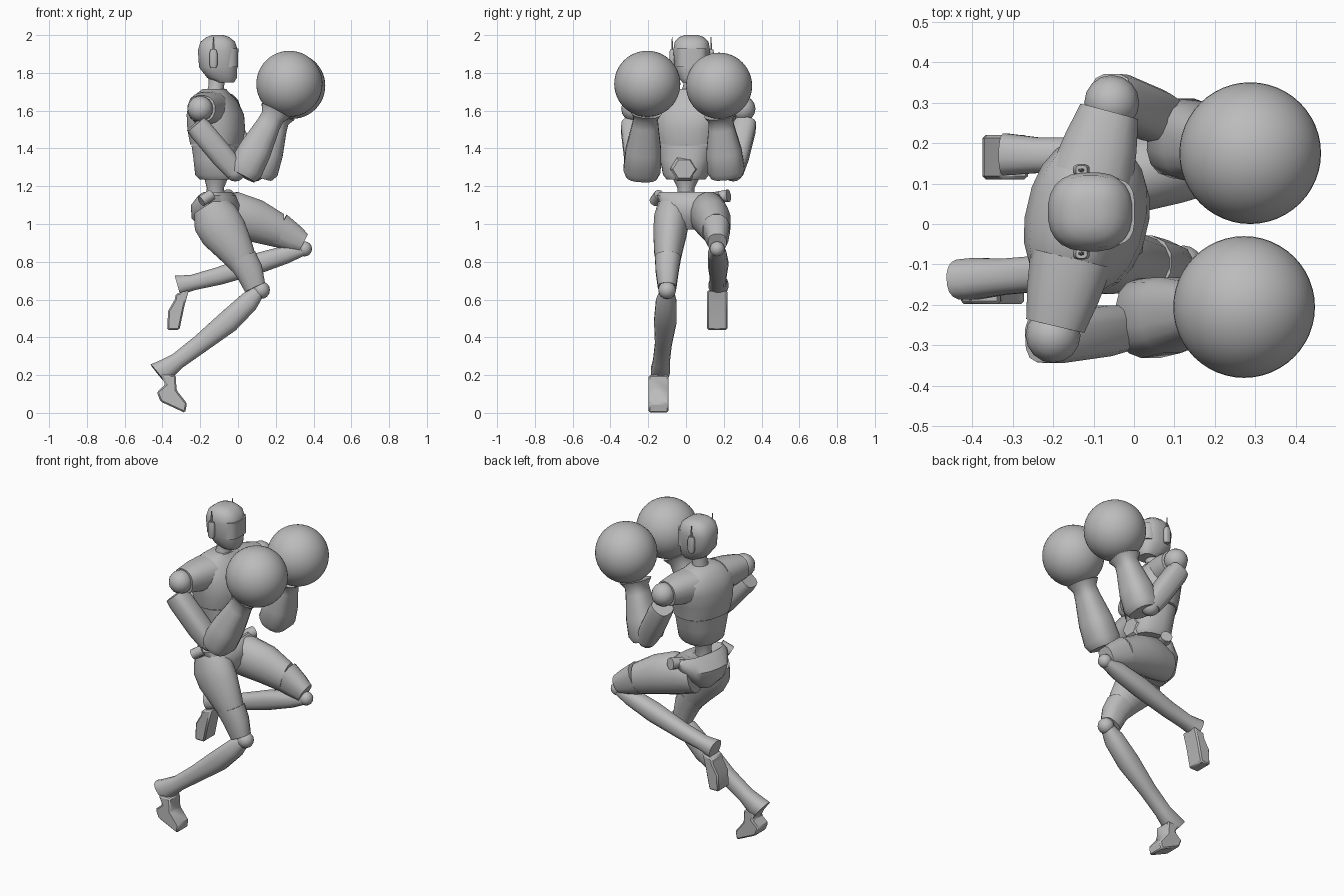
import bpy, bmesh, math
from mathutils import Vector, Matrix

default_cube = bpy.data.objects.get("Cube")
if default_cube:
    bpy.data.objects.remove(default_cube, do_unlink=True)

grey = bpy.data.materials.new("plain grey")
grey.use_nodes = True
grey.diffuse_color = (0.5, 0.5, 0.5, 1)
grey.node_tree.nodes["Principled BSDF"].inputs["Base Color"].default_value = grey.diffuse_color

SIDEWAYS = Vector((0, 1, 0))
FORWARD = Vector((1, 0, 0))
UP = Vector((0, 0, 1))
TWISTED = Vector((0.23, 0.97, 0)).normalized()   # body turned with the punch


def finish(name, bm, angle=40):
    """Turn a bmesh into a grey object, smooth except at sharp edges."""
    bmesh.ops.recalc_face_normals(bm, faces=bm.faces)
    mesh = bpy.data.meshes.new(name)
    bm.to_mesh(mesh)
    bm.free()
    mesh.materials.append(grey)
    part = bpy.data.objects.new(name, mesh)
    bpy.context.collection.objects.link(part)
    bpy.ops.object.select_all(action='DESELECT')
    part.select_set(True)
    bpy.context.view_layer.objects.active = part
    bpy.ops.object.shade_smooth_by_angle(angle=math.radians(angle))
    return part


def loft(name, rings, side=SIDEWAYS, power=2.0, sides=16, axis=None):
    """Skin rings given as (x, y, z, depth radius, side radius)."""
    bm = bmesh.new()
    centres = [Vector(ring[:3]) for ring in rings]
    axis = (axis or (centres[-1] - centres[0])).normalized()
    across = (side - axis * side.dot(axis)).normalized()
    forward = across.cross(axis)
    loops = []
    for centre, ring in zip(centres, rings):
        loop = []
        for step in range(sides):
            turn = math.tau * (step + 0.5) / sides
            c, s = math.cos(turn), math.sin(turn)
            u = math.copysign(abs(c) ** (2 / power), c) * ring[3]
            v = math.copysign(abs(s) ** (2 / power), s) * ring[4]
            loop.append(bm.verts.new(centre + forward * u + across * v))
        loops.append(loop)
    for low, high in zip(loops, loops[1:]):
        for i in range(sides):
            j = (i + 1) % sides
            bm.faces.new((low[i], low[j], high[j], high[i]))
    bm.faces.new(loops[0])
    bm.faces.new(loops[-1])
    return finish(name, bm)


def ball(name, centre, radius, segments=16):
    bm = bmesh.new()
    bmesh.ops.create_uvsphere(bm, u_segments=segments, v_segments=segments // 2,
                              radius=radius, matrix=Matrix.Translation(centre))
    return finish(name, bm)


def plate(name, outline, y, half_width):
    """Extrude an x-z outline sideways and soften its edges."""
    bm = bmesh.new()
    face = bm.faces.new([bm.verts.new((x, y - half_width, z)) for x, z in outline])
    extruded = bmesh.ops.extrude_face_region(bm, geom=[face])
    new_verts = [g for g in extruded["geom"] if isinstance(g, bmesh.types.BMVert)]
    bmesh.ops.translate(bm, verts=new_verts, vec=(0, 2 * half_width, 0))
    part = finish(name, bm)
    bevel = part.modifiers.new("soft edges", 'BEVEL')
    bevel.width = 0.008
    return part


# Head with rounded corners, visor, ear pieces and aerials
loft("head", [(-.07, .03, 1.75, .05, .05), (-.085, .03, 1.775, .08, .07),
              (-.105, .03, 1.83, .102, .09), (-.107, .03, 1.92, .106, .098),
              (-.107, .03, 1.965, .092, .09), (-.107, .03, 1.99, .06, .065),
              (-.107, .03, 2, .03, .035)], power=2.5, sides=24, axis=UP)
loft("visor", [(-.09, .03, 1.83, .091, .083), (-.09, .03, 1.93, .092, .085)],
     power=3.5, sides=24, axis=UP)
loft("neck", [(-.12, .02, 1.66, .055, .06), (-.115, .03, 1.73, .042, .045),
              (-.11, .03, 1.79, .045, .045)])
for label, y in (("near", -.073), ("far", .133)):
    loft(label + "_ear", [(-.13, y, 1.825, .014, .012), (-.13, y, 1.84, .021, .015),
                          (-.13, y, 1.905, .021, .015), (-.13, y, 1.925, .014, .012)],
         power=3, sides=12)
    loft(label + "_aerial", [(-.13, y, 1.92, .008, .005), (-.13, y, 1.99, .002, .002)], sides=6)

# Torso: chest over a separate abdomen, narrow waist and belly panel
loft("chest", [(-.115, .01, 1.42, .135, .165), (-.115, .01, 1.5, .15, .18),
               (-.12, .02, 1.58, .147, .195), (-.13, .02, 1.65, .12, .195),
               (-.13, .02, 1.69, .085, .13), (-.125, .02, 1.715, .06, .075)],
     TWISTED, 2.3, 20, UP)
loft("abdomen", [(-.1, .0, 1.235, .1, .1), (-.105, .0, 1.26, .12, .12),
                 (-.11, .005, 1.34, .122, .14), (-.115, .01, 1.415, .126, .155)],
     TWISTED, 2.5, 20, UP)
loft("waist", [(-.12, .0, 1.13, .055, .045), (-.12, .0, 1.19, .045, .045),
               (-.115, .0, 1.25, .065, .075)], TWISTED, axis=UP)
loft("belly_panel", [(-.0, -.01, 1.29, .072, .075), (.022, -.01, 1.29, .055, .06)], sides=6)

# Pelvis with short hip joints
loft("pelvis", [(-.12, .02, .97, .07, .05), (-.125, .02, 1.03, .12, .12),
                (-.12, .025, 1.1, .125, .165), (-.11, .025, 1.15, .09, .185),
                (-.11, .025, 1.17, .06, .165), (-.11, .02, 1.145, .04, .07)],
     TWISTED, 2.3, 20, UP)
loft("near_hip_joint", [(-.195, -.165, 1.12, .03, .03), (-.14, -.14, 1.155, .03, .03)], sides=10)
loft("far_hip_joint", [(-.08, .15, 1.14, .03, .035), (-.05, .225, 1.15, .035, .035)],
     side=FORWARD, sides=10)

# Gloves
ball("near_glove", (.272, -.205, 1.742), .175, 48)
ball("far_glove", (.287, .175, 1.732), .175, 48)

# Arms: sleeve, shoulder ball, upper arm, elbow and forearm with wrist cuff
# Points: shoulder, upper arm top, elbow, forearm heel, wrist
arms = {
    "near": ((-.2, -.275, 1.61), (-.225, -.285, 1.53), (-.015, -.255, 1.28),
             (.02, -.235, 1.255), (.2, -.21, 1.6)),
    "far": ((-.055, .3, 1.61), (-.06, .315, 1.54), (.09, .25, 1.28),
            (.11, .215, 1.255), (.22, .18, 1.58)),
}
for label, points in arms.items():
    shoulder, top, elbow, heel, wrist = map(Vector, points)
    root = Vector((-.13, .02, 1.615))
    loft(label + "_sleeve", [(*root.lerp(shoulder, t), r, d) for t, r, d in
                             ((.35, .09, .105), (.65, .085, .092), (.92, .07, .075))],
         side=FORWARD, power=2.4)
    ball(label + "_shoulder", shoulder, .068)
    loft(label + "_upper_arm", [(*top.lerp(elbow, t), r, r) for t, r in
                                ((0, .058), (.12, .064), (.7, .064), (1, .055))], power=3, sides=12)
    ball(label + "_elbow", elbow, .055)
    loft(label + "_forearm", [(*heel.lerp(wrist, t), a, b) for t, a, b in
                              ((0, .075, .085), (.1, .095, .1), (.4, .088, .095),
                               (.78, .065, .07), (.9, .062, .065), (1, .085, .085))],
         power=2.6)

# Legs: thigh, knee guard, knee ball and flared shin
loft("near_thigh", [(-.15, -.065, 1.1, .095, .085), (-.12, -.075, 1.03, .127, .095),
                    (-.075, -.085, .955, .127, .09), (-.005, -.095, .85, .095, .075),
                    (.03, -.097, .79, .076, .064)])
loft("near_knee_guard", [(.017, -.096, .82, .084, .07), (.06, -.1, .75, .075, .062),
                         (.09, -.1, .665, .06, .05)], power=2.5, sides=12)
ball("near_knee", (.122, -.1, .65), .047)
loft("near_shin", [(.12, -.1, .65, .03, .035), (.06, -.105, .59, .055, .055),
                   (-.05, -.11, .485, .062, .06), (-.2, -.12, .365, .05, .045),
                   (-.32, -.13, .275, .045, .045), (-.39, -.135, .225, .06, .052),
                   (-.427, -.137, .212, .058, .05)], power=2.4)
loft("far_thigh", [(-.13, .1, 1.05, .1, .09), (-.03, .12, 1.05, .125, .1),
                   (.1, .145, 1.015, .115, .095), (.22, .16, .965, .092, .075)])
loft("far_knee_guard", [(.215, .16, .968, .095, .072), (.29, .165, .928, .076, .06),
                        (.345, .165, .9, .055, .05)], power=2.5, sides=12)
ball("far_knee", (.352, .165, .868), .04)
loft("far_shin", [(.34, .165, .86, .03, .035), (.26, .165, .84, .048, .05),
                  (.1, .17, .79, .056, .055), (-.1, .17, .725, .048, .045),
                  (-.24, .17, .69, .042, .045), (-.32, .172, .675, .055, .053)], power=2.4)

# Feet pointing downward
plate("near_foot", [(-.41, .2), (-.33, .2), (-.325, .12), (-.27, .05), (-.28, 0),
                    (-.41, .06), (-.43, .11), (-.385, .15)], -.145, .053)
plate("far_foot", [(-.33, .63), (-.26, .65), (-.285, .56), (-.31, .44),
                   (-.375, .44), (-.37, .54), (-.335, .6)], .165, .055)
